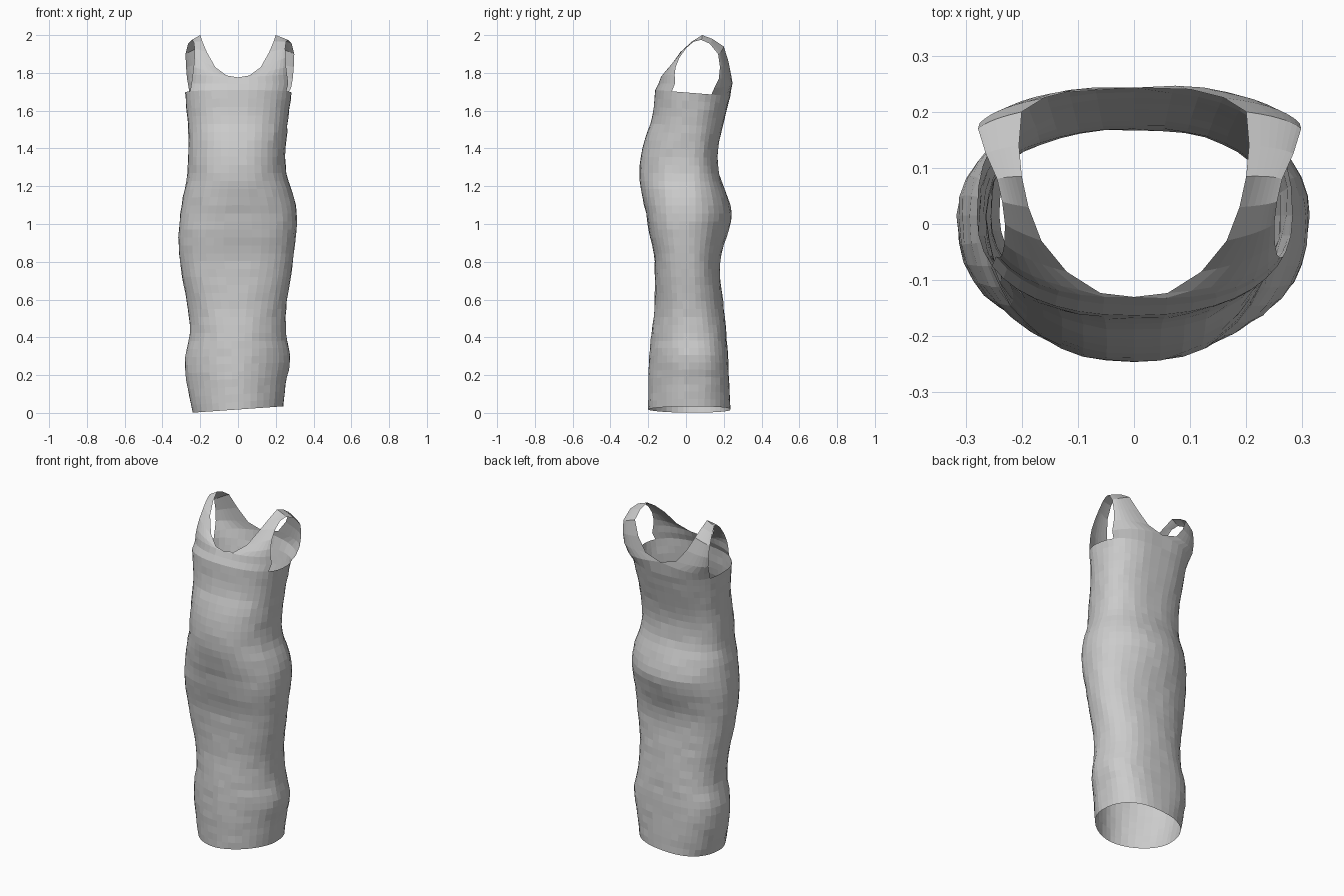
import bpy, bmesh, math, random
from mathutils import Vector

cube = bpy.data.objects.get("Cube")
if cube:
    bpy.data.objects.remove(cube)
random.seed(4)

COLUMNS = 40          # points around the body
QUARTER = COLUMNS // 4
ARM = 3               # columns either side of the side seam left open for the arm
ROWS = 40
TOP = 1.69

# Height, right edge, left edge, front, back, squareness of front and of back
STATIONS = [
    (0, -.24, .24, -.2, .235, 1.8, 2.4), (.14, -.268, .255, -.2, .23, 1.75, 2.6),
    (.28, -.28, .277, -.195, .222, 1.75, 2.7), (.42, -.255, .255, -.183, .213, 1.9, 2.5),
    (.55, -.265, .255, -.167, .2, 2.1, 2.3), (.75, -.3, .285, -.165, .18, 2.5, 2.2),
    (.85, -.312, .297, -.172, .19, 2.6, 2.1), (.95, -.315, .307, -.195, .22, 2.6, 2),
    (1.05, -.305, .312, -.21, .243, 2.5, 2), (1.15, -.29, .295, -.233, .218, 2.3, 2.1),
    (1.25, -.268, .26, -.247, .18, 2.2, 2.2), (1.35, -.265, .25, -.24, .168, 2.2, 2.3),
    (1.45, -.262, .257, -.217, .178, 2.2, 2.4), (1.55, -.268, .265, -.18, .202, 2.2, 2.5),
    (TOP, -.28, .283, -.163, .235, 2.3, 2.6)]

# Armhole edge and neckline edge, from the chest over the shoulder to the back
ARM_EDGE = [
    (.266, -.058, 1.745), (.26, -.06, 1.79), (.255, -.055, 1.83), (.251, -.035, 1.88),
    (.25, 0, 1.93), (.255, .04, 1.965), (.264, .08, 1.975), (.284, .125, 1.955),
    (.298, .17, 1.9), (.295, .18, 1.83), (.29, .174, 1.77), (.281, .15, 1.72)]
NECK_EDGE = [
    (0, -.145, 1.745), (0, -.13, 1.776), (.06, -.123, 1.786), (.12, -.085, 1.83),
    (.165, -.03, 1.91), (.188, .03, 1.965), (.2, .085, 2), (.205, .14, 1.98),
    (.2, .2, 1.94), (.16, .225, 1.86), (.1, .24, 1.785), (0, .243, 1.755)]


def section(z):
    """Smooth curve through the stations, evaluated at a height."""
    last = len(STATIONS) - 1
    k = next(i for i in range(last) if z <= STATIONS[i + 1][0] + 1e-6)
    before, low, high, after = (STATIONS[min(max(k + d, 0), last)] for d in (-1, 0, 1, 2))
    gap = high[0] - low[0]
    t = (z - low[0]) / gap
    result = []
    for p, a, b, n in list(zip(before, low, high, after))[1:]:
        start = (b - p) / (high[0] - before[0]) * gap
        end = (n - a) / (after[0] - low[0]) * gap
        result.append(a + t * start + t * t * (3 * (b - a) - 2 * start - end)
                      + t ** 3 * (2 * (a - b) + start + end))
    return result


def ring_point(z, i):
    """Point i on the rounded cross-section at height z."""
    right, left, front, back, front_square, back_square = section(z)
    angle = math.tau * i / COLUMNS
    c, s = math.cos(angle), math.sin(angle)
    power = 2 / (back_square if s > 0 else front_square)
    mid = .015
    x = abs(c) ** power * (left if c > 0 else right)
    y = mid + abs(s) ** power * ((back if s > 0 else front) - mid)
    # the underarm line drops towards the back
    return Vector((x, y, z - .08 * (z / TOP) ** 8 * (y - .08)))


bm = bmesh.new()


def skin(rows, closed=False, flip=False):
    """Bridge successive rows of vertices with quads."""
    for low, high in zip(rows, rows[1:]):
        n = len(low)
        for i in range(n if closed else n - 1):
            j = (i + 1) % n
            corners = [low[i], low[j], high[j], high[i]]
            bm.faces.new(corners[::-1] if flip else corners)


# Body tube with soft creases and a slightly tilted hem
body = []
for r in range(ROWS + 1):
    z = TOP * r / ROWS
    row = []
    for i in range(COLUMNS):
        p = ring_point(z, i)
        if 0 < r < ROWS:
            out = Vector((p.x, p.y, 0)).normalized()
            p += out * random.uniform(-.002, .002)
        p.z += (.018 + .07 * p.x) * max(0, 1 - z / .4)
        row.append(bm.verts.new(p))
    body.append(row)
skin(body, closed=True)


# Upper bodice and shoulder straps, one half at a time
def half_row(side, s):
    """Top ring columns from the armhole to the centre, front or back."""
    idx = [s * k for k in range(ARM, QUARTER + 1)]
    if side < 0:
        idx = [COLUMNS // 2 - i for i in idx]
    return [ring_point(TOP, i % COLUMNS) for i in idx]


for side in (1, -1):
    chest, upper_back = half_row(side, -1), half_row(side, 1)
    rows = [chest]
    for k, (a, b) in enumerate(zip(ARM_EDGE, NECK_EDGE)):
        a, b = Vector(a), Vector(b)
        if side < 0:
            a.x, b.x = .02 - a.x, -b.x
        base = chest if k < len(ARM_EDGE) / 2 else upper_back
        span = base[-1] - base[0]
        fullness = ((b - a).length / span.length) ** 2
        row = []
        for q in base:
            # keep the spacing and curvature of the ring below
            u = (q.x - base[0].x) / span.x
            p = a.lerp(b, u)
            p.y += (q.y - base[0].y - span.y * u) * fullness
            row.append(p)
        rows.append(row)
    rows.append(upper_back)
    skin([[bm.verts.new(p) for p in row] for row in rows], flip=side > 0)

bmesh.ops.remove_doubles(bm, verts=bm.verts, dist=.0008)
bmesh.ops.recalc_face_normals(bm, faces=bm.faces)

# Make the cloth face outward
front_face = min(bm.faces, key=lambda f: f.calc_center_median().y)
if front_face.normal.y > 0:
    bmesh.ops.reverse_faces(bm, faces=bm.faces)

mesh = bpy.data.meshes.new("dress")
bm.to_mesh(mesh)
bm.free()
dress = bpy.data.objects.new("dress", mesh)
bpy.context.collection.objects.link(dress)

# Plain grey cloth
cloth = bpy.data.materials.new("grey_cloth")
cloth.use_nodes = True
colour = (.6, .6, .6, 1)
cloth.diffuse_color = colour
cloth.node_tree.nodes["Principled BSDF"].inputs["Base Color"].default_value = colour
mesh.materials.append(cloth)
